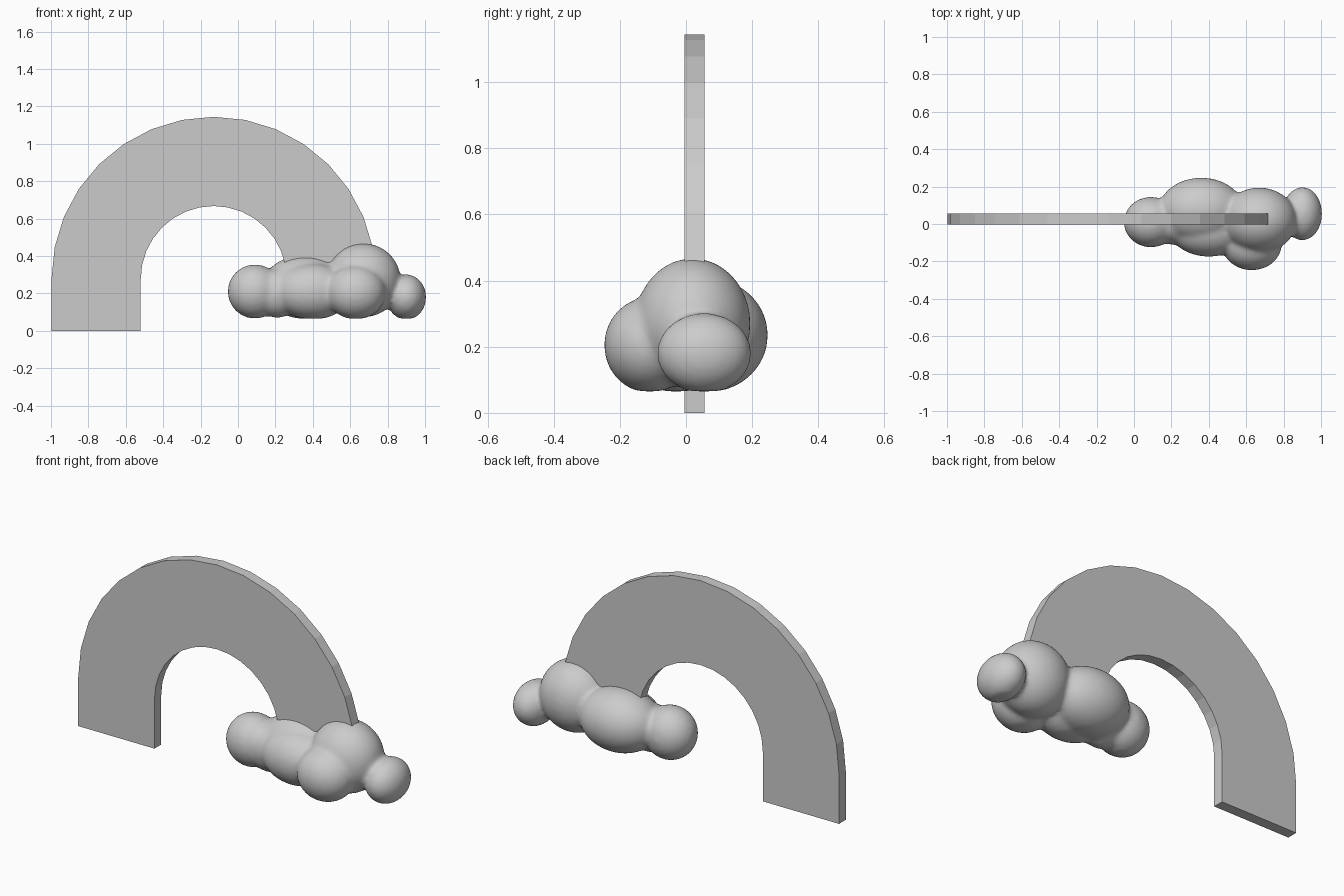
import bpy, bmesh
from math import cos, sin, pi

cube = bpy.data.objects.get("Cube")
if cube:
    bpy.data.objects.remove(cube)

grey = bpy.data.materials.new("plain_grey")
GREY = (0.6, 0.6, 0.6, 1)
grey.use_nodes = True
grey.diffuse_color = GREY
grey.node_tree.nodes["Principled BSDF"].inputs["Base Color"].default_value = GREY


def add_object(name, bm):
    mesh = bpy.data.meshes.new(name)
    bm.to_mesh(mesh)
    bm.free()
    mesh.materials.append(grey)
    obj = bpy.data.objects.new(name, mesh)
    bpy.context.collection.objects.link(obj)
    return obj


# Flat arch: long straight leg on one side, short end buried in the cloud
CX, CZ, OUTER, INNER, STEPS = -0.13, 0.277, 0.867, 0.39, 16
BACK, FRONT = 0.056, -0.004


def arc(radius):
    turns = [pi * (1 - i / STEPS) for i in range(STEPS + 1)]
    curve = [(CX + radius * cos(a), CZ + radius * sin(a)) for a in turns]
    return [(CX - radius, 0)] + curve


bm = bmesh.new()
outline = arc(OUTER) + arc(INNER)[::-1]
face = bm.faces.new([bm.verts.new((x, FRONT, z)) for x, z in outline])
side = bmesh.ops.extrude_face_region(bm, geom=[face])["geom"]
bmesh.ops.translate(bm, vec=(0, BACK - FRONT, 0),
                    verts=[v for v in side if isinstance(v, bmesh.types.BMVert)])
bmesh.ops.recalc_face_normals(bm, faces=bm.faces)
add_object("arch", bm)

# Cloud: overlapping puffs (centre, radii) fused into one soft skin
PUFFS = [
    ((0.09, 0.01, 0.21), (0.145, 0.135, 0.145)),
    ((0.21, 0.0, 0.2), (0.14, 0.11, 0.13)),
    ((0.36, 0.07, 0.235), (0.23, 0.178, 0.172)),
    ((0.4, -0.03, 0.21), (0.21, 0.145, 0.15)),
    ((0.63, -0.11, 0.205), (0.16, 0.138, 0.145)),
    ((0.67, 0.02, 0.27), (0.2, 0.175, 0.198)),
    ((0.9, 0.055, 0.18), (0.106, 0.143, 0.122)),
]
BASE = 0.065
bm = bmesh.new()
for centre, radii in PUFFS:
    ball = bmesh.ops.create_icosphere(bm, subdivisions=4, radius=1)["verts"]
    bmesh.ops.scale(bm, vec=radii, verts=ball)
    bmesh.ops.translate(bm, vec=centre, verts=ball)
    for v in ball:
        v.co.z = max(v.co.z, BASE)
cloud = add_object("cloud", bm)

fuse = cloud.modifiers.new("fuse", "REMESH")
fuse.mode = "VOXEL"
fuse.voxel_size = 0.012
fuse.use_smooth_shade = True
soften = cloud.modifiers.new("soften", "SMOOTH")
soften.factor = 0.5
soften.iterations = 12
